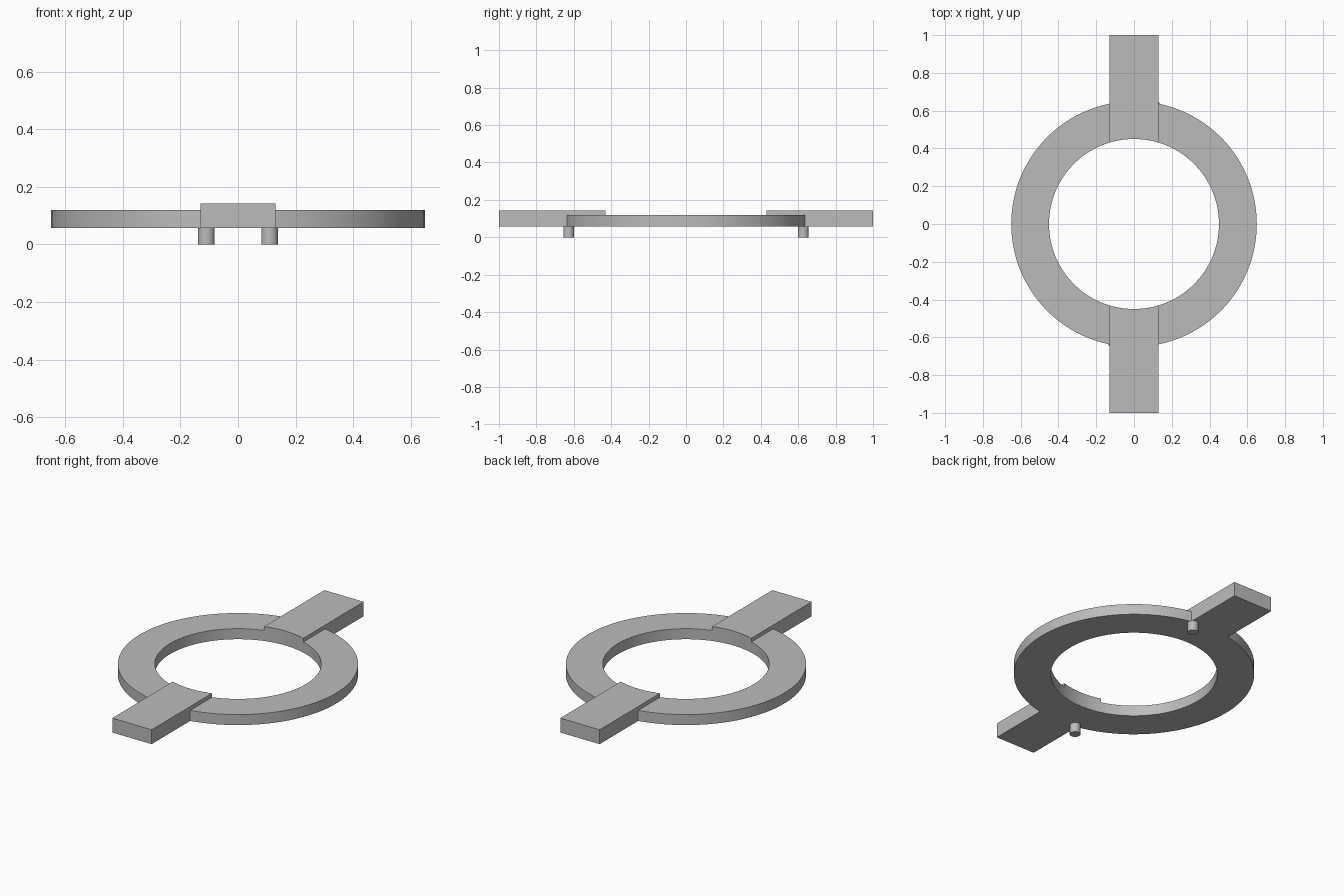
import bpy
import bmesh
from math import asin, cos, sin, pi
from mathutils import Vector

R_OUT, R_IN, ARM_HALF = 0.65, 0.45, 0.13
Z_BASE, Z_RING, Z_ARM = 0.057, 0.12, 0.143
SEGS = 48

cube = bpy.data.objects.get("Cube")
if cube:
    bpy.data.objects.remove(cube, do_unlink=True)

grey = bpy.data.materials.new("plain_grey")
grey.use_nodes = True
colour = (0.5, 0.5, 0.5, 1)
grey.diffuse_color = colour
grey.node_tree.nodes["Principled BSDF"].inputs["Base Color"].default_value = colour


def finish(bm, name):
    bmesh.ops.recalc_face_normals(bm, faces=bm.faces[:])
    mesh = bpy.data.meshes.new(name)
    bm.to_mesh(mesh)
    bm.free()
    mesh.materials.append(grey)
    obj = bpy.data.objects.new(name, mesh)
    bpy.context.collection.objects.link(obj)
    bpy.ops.object.select_all(action='DESELECT')
    obj.select_set(True)
    bpy.context.view_layer.objects.active = obj
    bpy.ops.object.shade_smooth_by_angle(angle=pi / 6)
    return obj


def arc(radius, start, end, steps):
    angles = [start + (end - start) * i / steps for i in range(steps + 1)]
    return [Vector((radius * cos(a), radius * sin(a), Z_BASE)) for a in angles]


def raise_faces(bm, faces, height):
    """Extrude faces upward and return the new top faces."""
    new = bmesh.ops.extrude_face_region(bm, geom=faces)["geom"]
    verts = [g for g in new if isinstance(g, bmesh.types.BMVert)]
    bmesh.ops.translate(bm, verts=verts, vec=(0, 0, height))
    return [g for g in new if isinstance(g, bmesh.types.BMFace)]


# Ring and arms: flat plan first, then raised in two steps
bm = bmesh.new()
in_angle = pi / 2 - asin(ARM_HALF / R_IN)
out_angle = pi / 2 - asin(ARM_HALF / R_OUT)

for side in (1, -1):
    # Half of the ring between the arms
    inner = arc(R_IN, -in_angle, in_angle, SEGS)
    outer = arc(R_OUT, -out_angle, out_angle, SEGS)
    for i in range(SEGS):
        quad = [inner[i], outer[i], outer[i + 1], inner[i + 1]]
        bm.faces.new([bm.verts.new((p.x * side, p.y * side, p.z)) for p in quad])
    # Arm with a curved inner end
    root = arc(R_IN, pi - in_angle, in_angle, 10)
    y_join = R_OUT * sin(out_angle)
    tip = [Vector((x, y, Z_BASE)) for x, y in (
        (ARM_HALF, y_join), (ARM_HALF, 1), (-ARM_HALF, 1), (-ARM_HALF, y_join))]
    bm.faces.new([bm.verts.new((p.x * side, p.y * side, p.z)) for p in root + tip])

bmesh.ops.remove_doubles(bm, verts=bm.verts[:], dist=0.0005)
bmesh.ops.recalc_face_normals(bm, faces=bm.faces[:])
tops = raise_faces(bm, bm.faces[:], Z_RING - Z_BASE)
arm_tops = [f for f in tops if len(f.verts) > 4]
raise_faces(bm, arm_tops, Z_ARM - Z_RING)
leftover = [f for f in arm_tops if f.is_valid]
if leftover:
    bmesh.ops.delete(bm, geom=leftover, context='FACES_ONLY')
finish(bm, "ring_with_arms")

# Locating pegs under opposite corners of the arms
for name, side in (("back_peg", 1), ("front_peg", -1)):
    bm = bmesh.new()
    bmesh.ops.create_cone(bm, cap_ends=True, segments=32, radius1=0.029,
                          radius2=0.029, depth=Z_BASE)
    bmesh.ops.translate(bm, verts=bm.verts[:],
                        vec=(0.11 * side, 0.627 * side, Z_BASE / 2))
    finish(bm, name)
